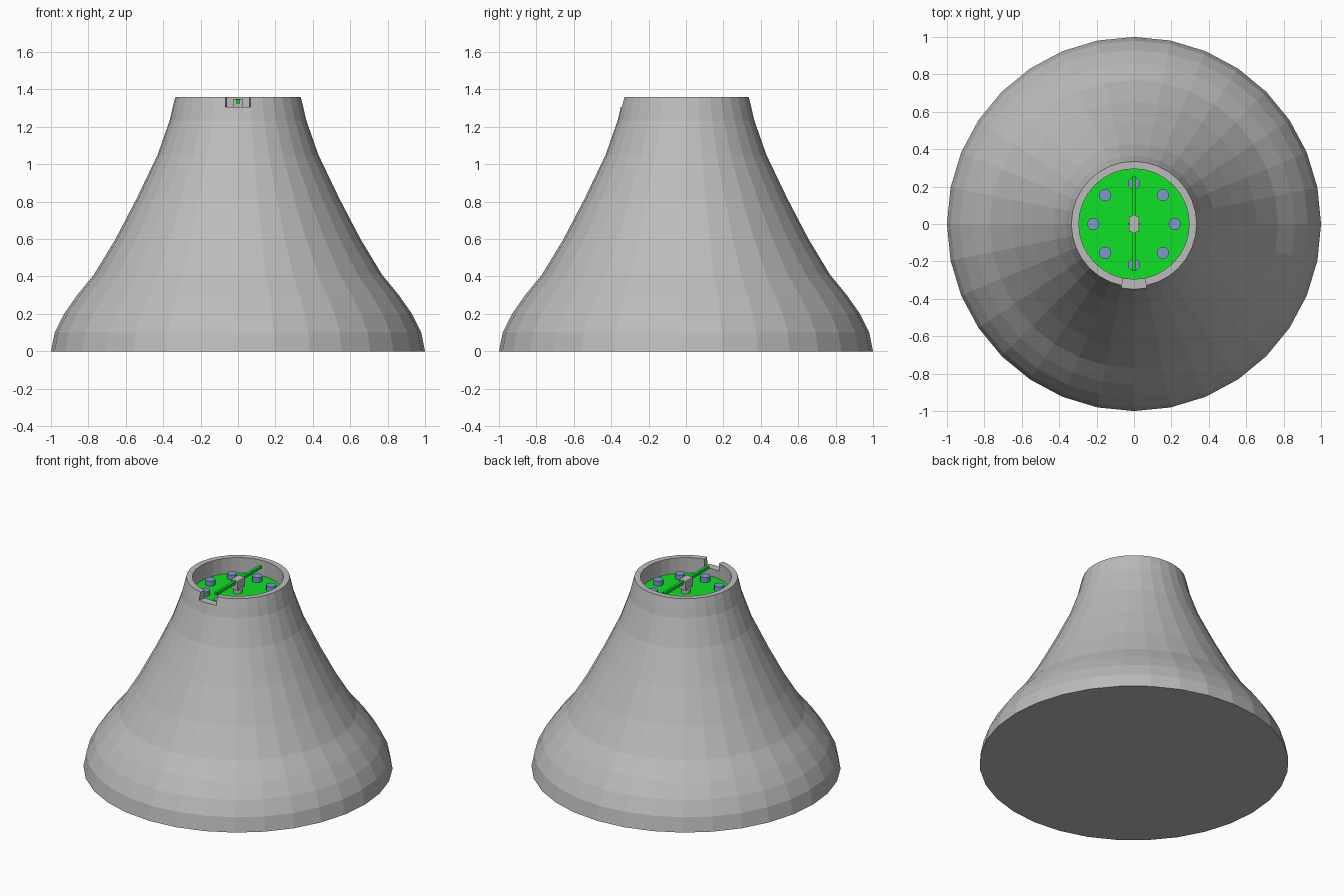
import bpy, bmesh, math
from mathutils import Matrix

if "Cube" in bpy.data.objects:
    bpy.data.objects.remove(bpy.data.objects["Cube"])


def material(name, rgb):
    m = bpy.data.materials.new(name)
    m.diffuse_color = (*rgb, 1)
    m.use_nodes = True
    m.node_tree.nodes["Principled BSDF"].inputs["Base Color"].default_value = m.diffuse_color
    return m


GREY = material("grey", (0.5, 0.5, 0.5))
GREEN = material("green", (0.005, 0.75, 0.02))
BLUE = material("soft_blue", (0.2, 0.32, 0.6))


def finish(name, bm, *mats):
    bmesh.ops.recalc_face_normals(bm, faces=bm.faces)
    me = bpy.data.meshes.new(name)
    bm.to_mesh(me)
    bm.free()
    for m in mats:
        me.materials.append(m)
    ob = bpy.data.objects.new(name, me)
    bpy.context.collection.objects.link(ob)


def cylinder(name, x, y, z0, z1, r, sides, mat):
    bm = bmesh.new()
    bmesh.ops.create_cone(bm, cap_ends=True, segments=sides, radius1=r, radius2=r,
                          depth=z1 - z0, matrix=Matrix.Translation((x, y, (z0 + z1) / 2)))
    finish(name, bm, mat)


def box(name, lo, hi, mat):
    bm = bmesh.new()
    mid = [(a + b) / 2 for a, b in zip(lo, hi)]
    size = [b - a for a, b in zip(lo, hi)]
    bmesh.ops.create_cube(bm, size=1, matrix=Matrix.Translation(mid) @ Matrix.Diagonal((*size, 1)))
    finish(name, bm, mat)


# Flared body: lathed wall with a recessed cup and a two-segment notch at the front
N, FLOOR, NOTCH, TOP = 32, 1.25, 1.305, 1.36
profile = [(1.0, 0), (0.98, 0.1), (0.93, 0.2), (0.86, 0.3), (0.77, 0.41), (0.655, 0.6),
           (0.54, 0.82), (0.43, 1.05), (0.365, 1.235), (0.349, NOTCH), (0.335, TOP),
           (0.295, TOP), (0.295, NOTCH), (0.295, FLOOR)]
k = len(profile) - 5          # index of the outer ring at notch height
notch = (23, 24)
bm = bmesh.new()
rings = [[bm.verts.new((r * math.cos(2 * math.pi * i / N), r * math.sin(2 * math.pi * i / N), z))
          for i in range(N)] for r, z in profile]
for j in range(len(rings) - 1):
    for i in range(N):
        if i in notch and k <= j < k + 3:
            continue
        n = (i + 1) % N
        bm.faces.new((rings[j][i], rings[j][n], rings[j + 1][n], rings[j + 1][i]))
for i in notch:               # notch sill
    bm.faces.new((rings[k][i], rings[k][i + 1], rings[k + 3][i + 1], rings[k + 3][i]))
for i in (23, 25):            # notch cheeks
    bm.faces.new([rings[j][i] for j in range(k, k + 4)])
bm.faces.new(rings[0])
bm.faces.new(rings[-1]).material_index = 1   # green cup floor
bmesh.ops.delete(bm, geom=[v for v in bm.verts if not v.link_faces], context='VERTS')
finish("flared_body", bm, GREY, GREEN)

# Ring of eight blue studs on the cup floor
for i in range(8):
    a = math.pi * i / 4
    cylinder(f"stud_{i + 1}", 0.218 * math.cos(a), 0.218 * math.sin(a),
             FLOOR - 0.005, 1.285, 0.033, 12, BLUE)

# Central pivot with block head and the long green needle
cylinder("pivot_stem", 0, 0, FLOOR - 0.005, 1.295, 0.03, 12, GREY)
box("pivot_head", (-0.027, -0.042, 1.285), (0.027, 0.042, 1.35), GREY)
box("needle", (-0.01, -0.25, 1.325), (0.01, 0.255, 1.345), GREEN)
